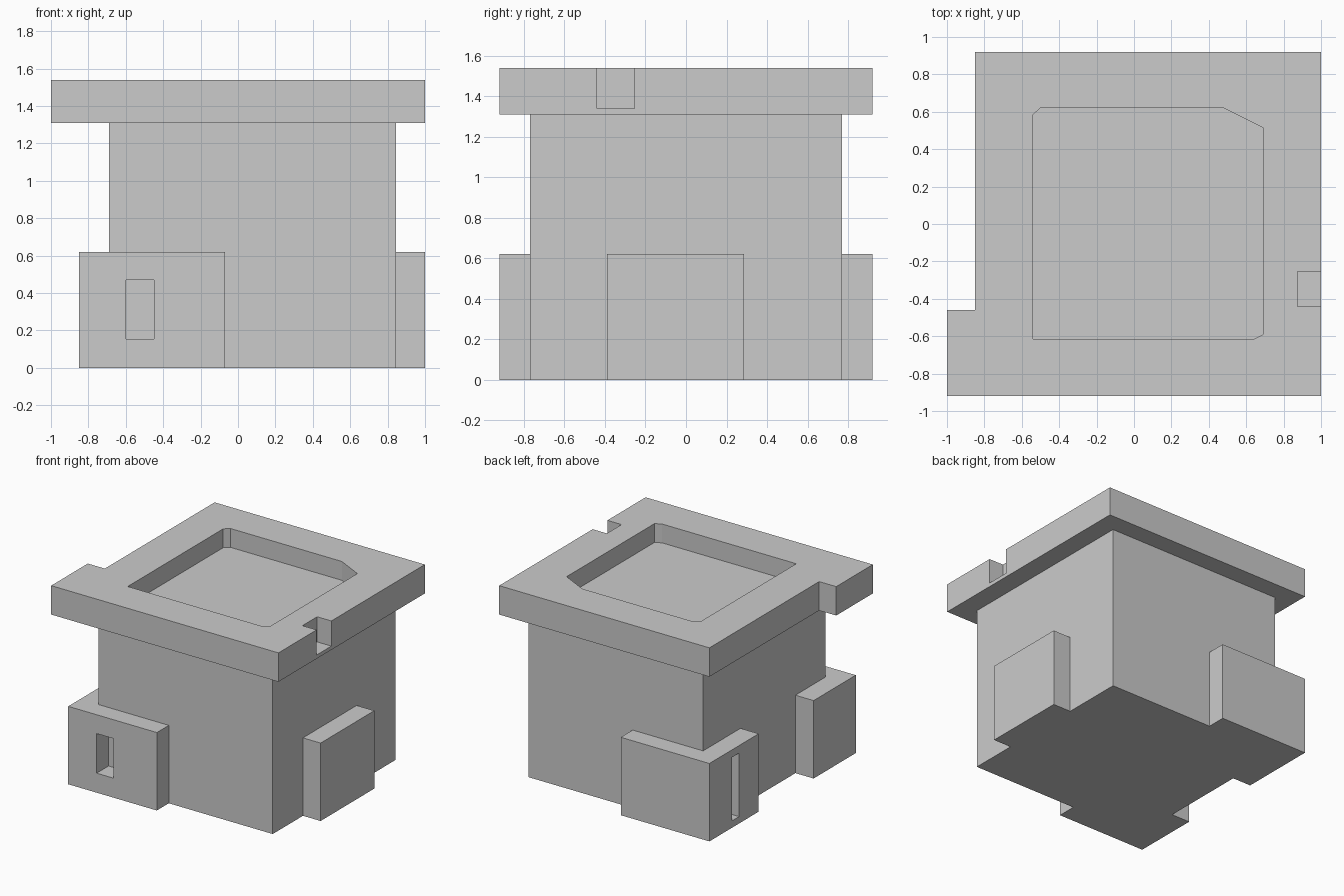
import bpy, bmesh

if "Cube" in bpy.data.objects:
    bpy.data.objects.remove(bpy.data.objects["Cube"])


def prism(name, outline, z0, z1):
    """Extrude a counter-clockwise xy outline from z0 to z1."""
    bm = bmesh.new()
    face = bm.faces.new([bm.verts.new((x, y, z0)) for x, y in outline])
    top = bmesh.ops.extrude_face_region(bm, geom=[face])["geom"]
    bmesh.ops.translate(bm, vec=(0, 0, z1 - z0),
                        verts=[v for v in top if isinstance(v, bmesh.types.BMVert)])
    bmesh.ops.recalc_face_normals(bm, faces=bm.faces)
    mesh = bpy.data.meshes.new(name)
    bm.to_mesh(mesh)
    bm.free()
    obj = bpy.data.objects.new(name, mesh)
    bpy.context.collection.objects.link(obj)
    return obj


def box(name, x0, x1, y0, y1, z0, z1):
    return prism(name, [(x0, y0), (x1, y0), (x1, y1), (x0, y1)], z0, z1)


def combine(target, tool, operation):
    """Boolean the tool into the target, then discard the tool."""
    tool.hide_render = True
    mod = target.modifiers.new(tool.name, 'BOOLEAN')
    mod.operation, mod.object, mod.solver = operation, tool, 'EXACT'
    bpy.ops.object.select_all(action='DESELECT')
    bpy.context.view_layer.objects.active = target
    target.select_set(True)
    bpy.ops.object.modifier_apply(modifier=mod.name)
    bpy.data.objects.remove(tool)


# Main body with the three raised blocks around its foot
body = box("body", -0.69, 0.845, -0.77, 0.77, 0, 1.31)
for name, x0, x1, y0, y1 in [
        ("front_left_block", -0.85, -0.07, -0.92, -0.39),
        ("back_left_block", -0.85, -0.07, 0.30, 0.92),
        ("right_block", 0.6, 1.0, -0.39, 0.285)]:
    combine(body, box(name, x0, x1, y0, y1, 0, 0.62), 'UNION')

# Slots in the front and left faces of the blocks
combine(body, box("front_slot", -0.60, -0.45, -1.0, -0.77, 0.155, 0.47), 'DIFFERENCE')
combine(body, box("left_slot", -1.0, -0.70, 0.547, 0.634, 0.055, 0.56), 'DIFFERENCE')

# Overhanging top slab with a stepped left edge
slab = prism("top_slab", [(-1, -0.92), (1, -0.92), (1, 0.92), (-0.85, 0.92),
                          (-0.85, -0.46), (-1, -0.46)], 1.31, 1.54)

# Shallow tray with clipped corners
combine(slab, prism("tray_recess", [
    (-0.54, -0.615), (0.64, -0.615), (0.69, -0.59), (0.69, 0.515),
    (0.48, 0.62), (-0.50, 0.62), (-0.54, 0.585)], 1.39, 1.7), 'DIFFERENCE')

# Small notch in the right edge
combine(slab, box("edge_notch", 0.875, 1.1, -0.44, -0.255, 1.34, 1.7), 'DIFFERENCE')
